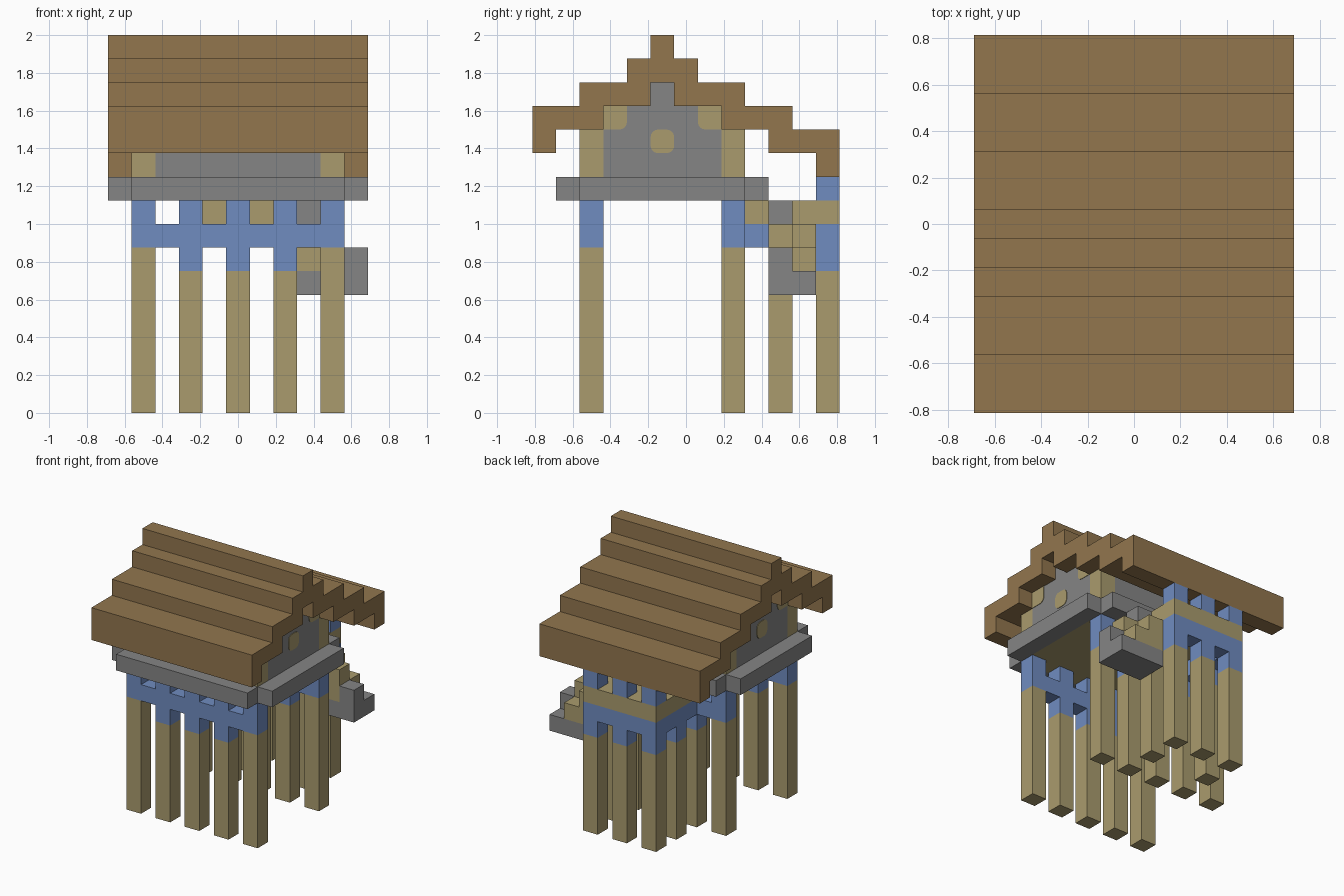
import bpy, bmesh, math
from mathutils import Vector

cube = bpy.data.objects.get("Cube")
if cube:
    bpy.data.objects.remove(cube, do_unlink=True)

U = 0.125                                # block size
ORIGIN = Vector((-5.5 * U, -6.5 * U, 0))


def material(name, rgb):
    m = bpy.data.materials.new(name)
    m.use_nodes = True
    m.diffuse_color = (*rgb, 1)
    m.node_tree.nodes["Principled BSDF"].inputs["Base Color"].default_value = (*rgb, 1)
    return m


WOOD = material("pale_wood", (0.40, 0.33, 0.155))
STONE = material("grey_stone", (0.235, 0.235, 0.235))
BLUE = material("blue_paint", (0.162, 0.262, 0.527))
THATCH = material("brown_thatch", (0.287, 0.181, 0.076))


def finish(name, bm, mat):
    mesh = bpy.data.meshes.new(name)
    bmesh.ops.recalc_face_normals(bm, faces=bm.faces)
    bm.to_mesh(mesh)
    bm.free()
    mesh.materials.append(mat)
    ob = bpy.data.objects.new(name, mesh)
    bpy.context.collection.objects.link(ob)


def blocks(name, mat, boxes):
    """Each box is three inclusive cell ranges (x, y, z); one number means one cell."""
    bm = bmesh.new()
    for box in boxes:
        spans = [r if isinstance(r, tuple) else (r, r) for r in box]
        lo = Vector([s[0] for s in spans]) * U + ORIGIN
        hi = Vector([s[1] + 1 for s in spans]) * U + ORIGIN
        verts = bmesh.ops.create_cube(bm, size=1)["verts"]
        for v in verts:
            v.co = Vector([(lo[a] + hi[a]) / 2 + v.co[a] * (hi[a] - lo[a]) for a in range(3)])
    finish(name, bm, mat)


def plate(name, mat, side, j, k, rounded):
    """Thin one-cell plate on a gable; rounded lists the softened corners."""
    bm = bmesh.new()
    r, h = 0.04, U / 2
    cy, cz = ORIGIN.y + (j + 0.5) * U, (k + 0.5) * U
    x = side * 4.5 * U
    verts = []
    for n, (sy, sz) in enumerate([(1, 1), (-1, 1), (-1, -1), (1, -1)]):
        if (sy, sz) in rounded:
            for s in range(5):
                a = math.pi / 2 * (n + s / 4)
                verts.append((x, cy + sy * (h - r) + r * math.cos(a),
                              cz + sz * (h - r) + r * math.sin(a)))
        else:
            verts.append((x, cy + sy * h, cz + sz * h))
    face = bm.faces.new([bm.verts.new(v) for v in verts])
    ext = bmesh.ops.extrude_face_region(bm, geom=[face])["geom"]
    for v in ext:
        if isinstance(v, bmesh.types.BMVert):
            v.co.x += side * 0.004
    finish(name, bm, mat)


ODD = (1, 3, 5, 7, 9)
MID = (3, 5, 7)
ALL_X = (0, 10)

# Stepped roof
blocks("roof_ridge", THATCH, [(ALL_X, 5, 15), (ALL_X, (4, 6), 14)])
blocks("roof_front_slope", THATCH,
       [(ALL_X, (2, 4), 13), (ALL_X, (0, 2), 12), (ALL_X, 0, 11)])
blocks("roof_back_slope", THATCH,
       [(ALL_X, (6, 8), 13), (ALL_X, (8, 10), 12), (ALL_X, (10, 12), 11), (ALL_X, 12, 10)])

# House walls
blocks("long_walls", STONE, [((2, 8), j, (10, 11)) for j in (2, 8)])
blocks("corner_posts", WOOD, [(i, j, (10, 11)) for i in (1, 9) for j in (2, 8)])
for name, i, side in (("right_gable", 1, -1), ("left_gable", 9, 1)):
    blocks(name, STONE, [(i, (3, 7), (10, 12)), (i, 5, 13)])
    plate(name + "_window", WOOD, side, 5, 11, [(1, 1), (-1, 1), (-1, -1), (1, -1)])
    plate(name + "_front_brace", WOOD, side, 3, 12, [(1, -1)])
    plate(name + "_back_brace", WOOD, side, 7, 12, [(-1, -1)])

# Floor with a stone ledge around it
blocks("floor", WOOD, [((1, 9), (2, 8), 9)])
blocks("ledge", STONE, [((1, 9), 1, 9), ((1, 9), 9, 9), (0, (2, 8), 9), (10, (2, 8), 9)])

# Stilts under the house, with painted tops and cross beams
for name, j in (("front", 2), ("back", 8)):
    blocks(name + "_stilts", WOOD, [(i, j, (0, 5 if i in MID else 6)) for i in ODD])
    blocks(name + "_beam", BLUE, [((1, 9), j, 7)] + [(i, j, 8) for i in ODD]
           + [(i, j, 6) for i in MID])

# Back porch
blocks("porch_deck", WOOD, [((3, 7), (9, 12), 8)])
blocks("porch_stilts", WOOD, [(i, 12, (0, 5)) for i in MID] + [(i, 10, (0, 5)) for i in (3, 7)])
blocks("porch_beams", BLUE, [((3, 7), 12, 7)] + [(i, (9, 11), 7) for i in (3, 7)]
       + [(i, 12, 6) for i in MID] + [(i, 10, 6) for i in (3, 7)])
blocks("porch_posts", BLUE, [(i, 12, 9) for i in MID])

# Side stairs with a stepped rail
blocks("stair_base", STONE, [((8, 10), (10, 11), 5)])
blocks("stair_steps", WOOD, [((8, 9), (10, 11), 6), (8, (10, 11), 7), (9, 10, 7)])
blocks("stair_rail_ends", STONE, [(10, 10, 6), (8, 10, 8)])
